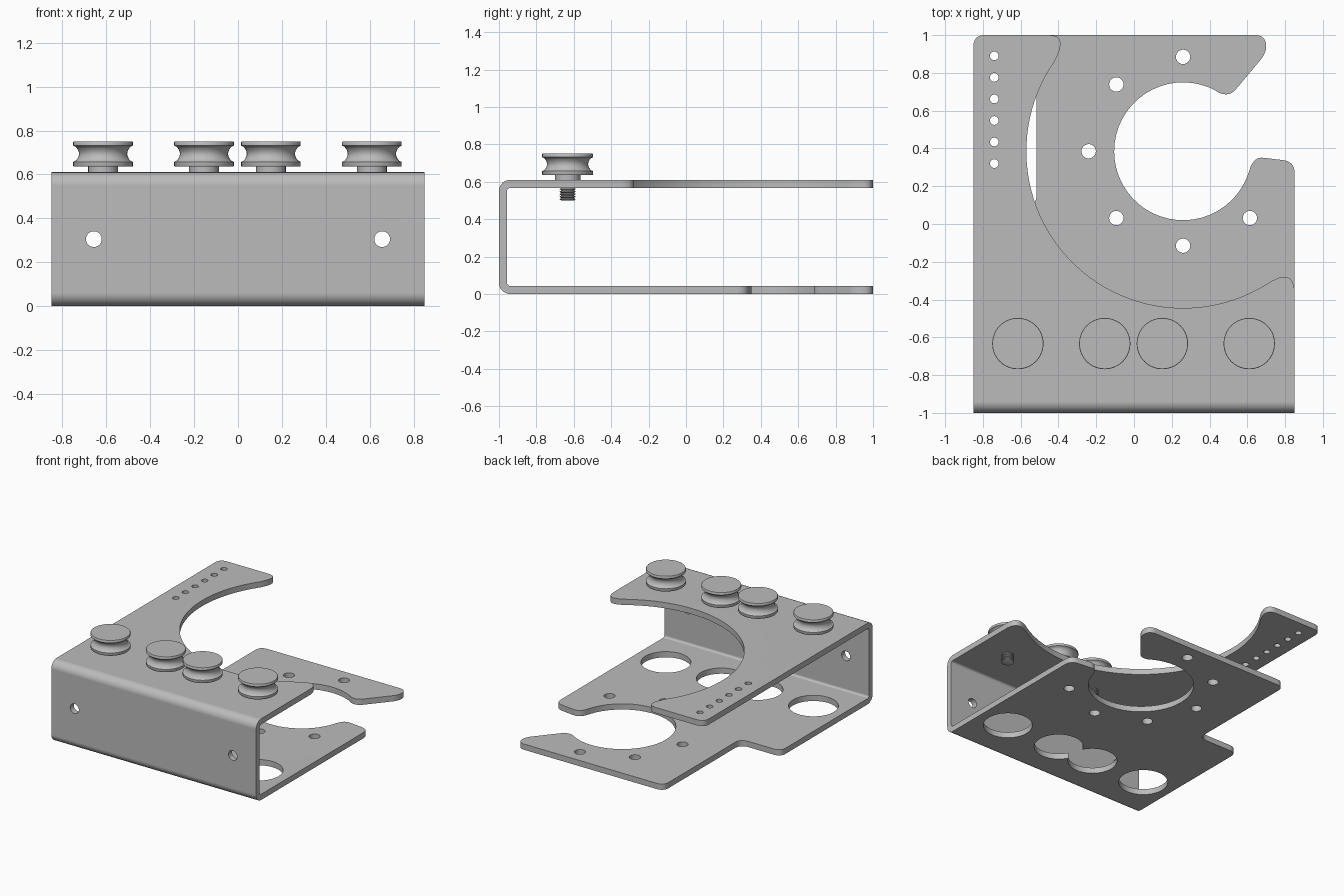
import bpy, bmesh
from math import sin, cos, pi, radians
from mathutils import Vector, Matrix

if "Cube" in bpy.data.objects:
    bpy.data.objects.remove(bpy.data.objects["Cube"], do_unlink=True)

HEIGHT, THICK, HALF_W = 0.61, 0.043, 0.85
CENTRE = Vector((0.26, 0.385))

steel = bpy.data.materials.new("grey_steel")
steel.use_nodes = True
GREY = (0.5, 0.5, 0.5, 1)
steel.diffuse_color = GREY
steel.node_tree.nodes["Principled BSDF"].inputs["Base Color"].default_value = GREY


def add_object(name, bm):
    bmesh.ops.recalc_face_normals(bm, faces=bm.faces[:])
    mesh = bpy.data.meshes.new(name)
    bm.to_mesh(mesh)
    bm.free()
    mesh.materials.append(steel)
    obj = bpy.data.objects.new(name, mesh)
    bpy.context.collection.objects.link(obj)
    return obj


def activate(obj):
    bpy.ops.object.select_all(action='DESELECT')
    obj.select_set(True)
    bpy.context.view_layer.objects.active = obj


def smooth(obj, angle=35):
    activate(obj)
    bpy.ops.object.shade_smooth_by_angle(angle=radians(angle))


def arc(centre, r, start, end, n):
    steps = [radians(start + (end - start) * i / n) for i in range(n + 1)]
    return [(centre[0] + r * cos(a), centre[1] + r * sin(a)) for a in steps]


def bend(a, b, c, n=8):
    """Rounded corner from a to c, pulled towards b."""
    a, b, c = Vector(a), Vector(b), Vector(c)
    ts = [i / n for i in range(n + 1)]
    return [tuple(a * (1 - t) ** 2 + b * 2 * t * (1 - t) + c * t * t) for t in ts]


def prism(name, outline, origin, sweep, axes):
    """Extrude a flat outline; axes give the directions of its two coordinates."""
    u, v = Vector(axes[0]), Vector(axes[1])
    bm = bmesh.new()
    verts = [bm.verts.new(Vector(origin) + u * p[0] + v * p[1]) for p in outline]
    face = bm.faces.new(verts)
    out = bmesh.ops.extrude_face_region(bm, geom=[face])
    moved = [g for g in out["geom"] if isinstance(g, bmesh.types.BMVert)]
    bmesh.ops.translate(bm, verts=moved, vec=Vector(sweep))
    return add_object(name, bm)


def cut(target, cutter):
    mod = target.modifiers.new("cut", 'BOOLEAN')
    mod.operation, mod.solver, mod.object = 'DIFFERENCE', 'EXACT', cutter
    activate(target)
    bpy.ops.object.modifier_apply(modifier=mod.name)
    bpy.data.objects.remove(cutter, do_unlink=True)


X, Y, Z = (1, 0, 0), (0, 1, 0), (0, 0, 1)


def cut_plate(outline, top):
    z = 0.4 if top else -0.2
    cut(bracket, prism("cutter", outline, (0, 0, z), (0, 0, 0.4), (X, Y)))


# Bent sheet: C-shaped section swept across the width
R, r = 0.06, 0.06 - THICK
section = ([(1.1, 0)] + arc((-1 + R, R), R, 270, 180, 8)
           + arc((-1 + R, HEIGHT - R), R, 180, 90, 8) + [(1.1, HEIGHT), (1.1, HEIGHT - THICK)]
           + arc((-1 + R, HEIGHT - R), r, 90, 180, 6)
           + arc((-1 + R, R), r, 180, 270, 6) + [(1.1, THICK)])
bracket = prism("bent_bracket", section, (-HALF_W, 0, 0), (2 * HALF_W, 0, 0), (Y, Z))

# Upper plate: large curved cut-out leaving a side arm
upper = ([(-1, 0.94)] + bend((-0.85, 0.94), (-0.85, 1), (-0.79, 1))
         + bend((-0.45, 1), (-0.345, 1), (-0.42, 0.862))
         + arc(CENTRE, 0.83, 145, 302, 48)[1:-1]
         + bend((0.70, -0.32), (0.84, -0.225), (0.85, -0.35))
         + [(1, -0.35), (1, 1.2), (-1, 1.2)])
cut_plate(upper, True)

# Lower plate: stepped side and an open round mouth
lower = ([(-1, 0.03)] + bend((-0.85, 0.03), (-0.85, 0.09), (-0.79, 0.09))
         + bend((-0.585, 0.09), (-0.515, 0.09), (-0.515, 0.16))
         + bend((-0.515, 0.94), (-0.515, 1), (-0.455, 1))
         + bend((0.64, 1), (0.70, 1), (0.70, 0.94))
         + bend((0.70, 0.94), (0.70, 0.91), (0.675, 0.875))[1:]
         + bend((0.545, 0.72), (0.505, 0.665), (0.44, 0.70))
         + arc(CENTRE, 0.365, 61, 342, 40)
         + bend((0.61, 0.28), (0.63, 0.36), (0.69, 0.35))
         + bend((0.79, 0.338), (0.85, 0.33), (0.85, 0.27))
         + [(1, 0.27), (1, 1.2), (-1, 1.2)])
cut_plate(lower, False)

# Drilled holes: side arm row, ring around the mouth, access holes, wall holes
ROLLER_X, ROLLER_Y = (-0.615, -0.155, 0.15, 0.61), -0.633
for i in range(6):
    cut_plate(arc((-0.74, 0.32 + 0.114 * i), 0.023, 0, 345, 23), True)
for angle in range(90, 316, 45):
    spot = CENTRE + 0.5 * Vector((cos(radians(angle)), sin(radians(angle))))
    cut_plate(arc(spot, 0.038, 0, 345, 23), False)
for x in ROLLER_X:
    cut_plate(arc((x, ROLLER_Y), 0.17, 0, 352.5, 47), False)
for x in (-0.657, 0.657):
    ring = arc((x, HEIGHT / 2), 0.036, 0, 345, 23)
    cut(bracket, prism("cutter", ring, (0, -1.1, 0), (0, 0.3, 0), (X, Z)))

smooth(bracket)
weighted = bracket.modifiers.new("clean_shading", 'WEIGHTED_NORMAL')
weighted.keep_sharp = True


def lathe(name, profile, location, segments=40):
    """Revolve (radius, height) points that start and end on the axis."""
    bm = bmesh.new()
    verts = [bm.verts.new((p[0], 0, p[1])) for p in profile]
    edges = [bm.edges.new(pair) for pair in zip(verts, verts[1:])]
    bmesh.ops.spin(bm, geom=verts + edges, cent=(0, 0, 0), axis=Z,
                   angle=2 * pi, steps=segments, use_duplicate=False)
    bmesh.ops.remove_doubles(bm, verts=bm.verts[:], dist=0.0001)
    obj = add_object(name, bm)
    obj.location = location
    smooth(obj)
    return obj


# Grooved rollers on short spacers with threaded studs
groove = bend((0.125, 0.662), (0.095, 0.694), (0.125, 0.726), 10)
roller = ([(0, 0.635), (0.134, 0.635), (0.136, 0.638), (0.136, 0.657)] + groove
          + [(0.136, 0.731), (0.136, 0.747), (0.134, 0.75), (0, 0.75)])
stud = [(0, 0.5), (0.034, 0.5)]
for i in range(6):
    z = 0.505 + 0.0135 * i
    stud += [(0.043, z), (0.043, z + 0.003), (0.034, z + 0.007), (0.034, z + 0.009)]
stud += [(0.034, 0.6), (0.068, 0.6), (0.068, 0.64), (0, 0.64)]
for i, x in enumerate(ROLLER_X, 1):
    lathe(f"roller_{i}", roller, (x, ROLLER_Y, 0))
    lathe(f"spacer_and_stud_{i}", stud, (x, ROLLER_Y, 0), 28)
